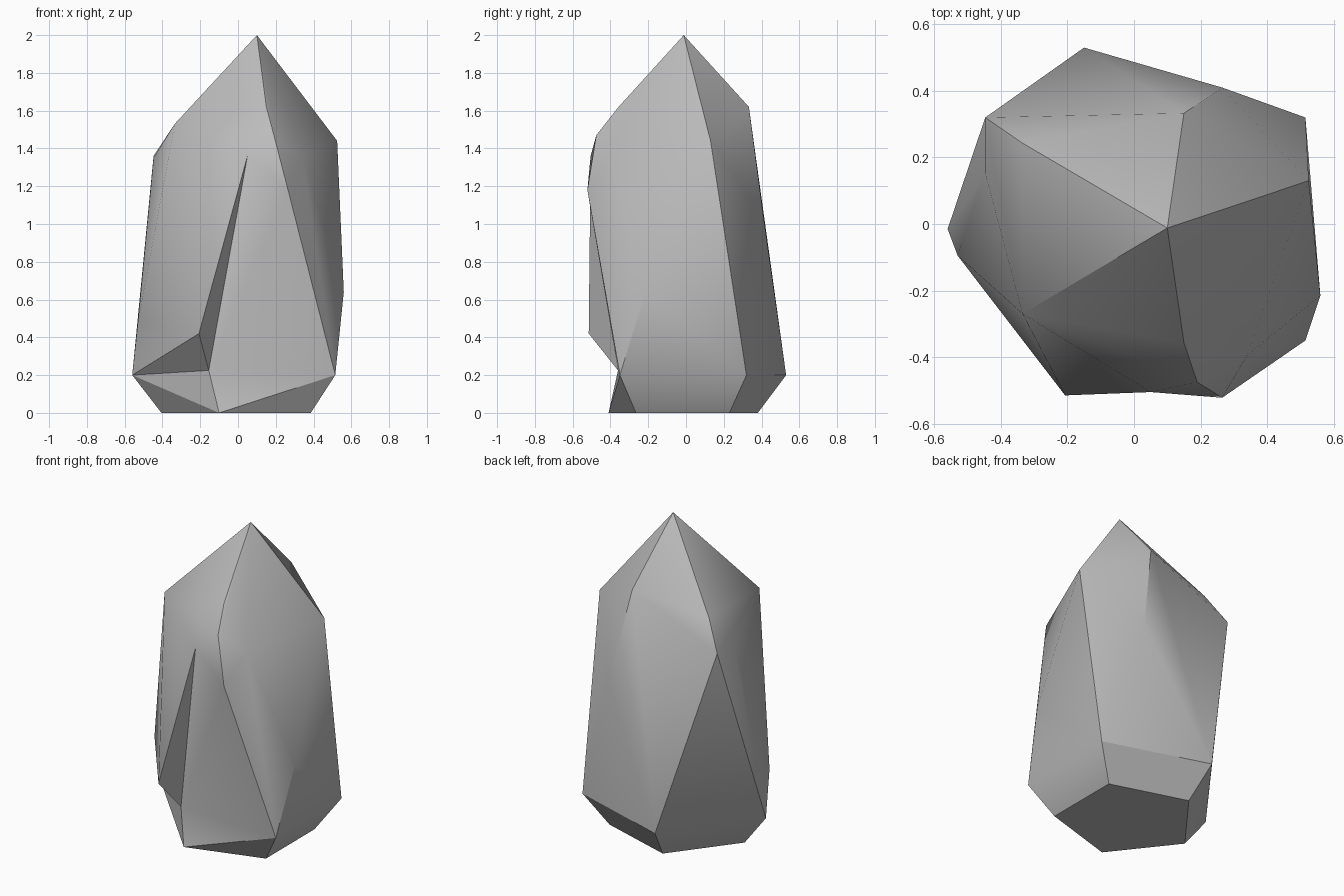
import bpy
import bmesh

cube = bpy.data.objects.get("Cube")
if cube:
    bpy.data.objects.remove(cube, do_unlink=True)

# Single stone colour
stone = bpy.data.materials.new("grey stone")
stone.use_nodes = True
grey = (0.5, 0.5, 0.5, 1)
stone.diffuse_color = grey
shader = next(n for n in stone.node_tree.nodes if n.type == "BSDF_PRINCIPLED")
shader.inputs["Base Color"].default_value = grey
shader.inputs["Roughness"].default_value = 0.8

# Corners of the crystal, from the foot up to the tip
base = dict(
    base_back=(-.1, .38, 0), base_right_back=(.385, .23, 0),
    base_right_front=(.385, -.265, 0), base_front=(-.1, -.41, 0),
    base_left=(-.405, -.02, 0),
)
foot = dict(
    foot_back=(-.15, .53, .2), foot_right_back=(.515, .32, .2),
    foot_right_front=(.515, -.35, .2), foot_left=(-.56, -.015, .2),
)
waist = dict(
    ridge_left=(-.207, -.515, .42), chip_left=(-.53, -.095, .48),
    chip_right=(.56, -.215, .64), back_shoulder=(.265, .41, 1.04),
)
shoulder = dict(
    facet_low=(.265, -.522, 1.18), facet_left=(.05, -.505, 1.36),
    facet_right=(.34, -.395, 1.36), facet_top=(.19, -.475, 1.47),
    left_back=(-.447, .32, 1.36), left_side=(-.447, .153, 1.35),
    right_side=(.525, .13, 1.44), left_front=(-.335, -.27, 1.53),
    left_rear=(-.335, .243, 1.53), front_crest=(.15, -.357, 1.62),
    back_crest=(.15, .333, 1.62), tip=(.1, -.012, 2),
)

# Wrap the corners in flat facets
bm = bmesh.new()
v = {}
for ring in (base, foot, waist, shoulder):
    for name, co in ring.items():
        v[name] = bm.verts.new(co)
bmesh.ops.convex_hull(bm, input=list(bm.verts))

# Open the front and the lower left, then fold them in to a notch
front = {v[n] for n in ("facet_left", "facet_low", "foot_right_front",
                        "base_front", "ridge_left")}
left = {v[n] for n in ("ridge_left", "foot_left", "base_front")}
opened = [f for f in bm.faces if set(f.verts) <= front or set(f.verts) <= left]
bmesh.ops.delete(bm, geom=opened, context="FACES_ONLY")
for e in [e for e in bm.edges if not e.link_faces]:
    bm.edges.remove(e)

notch = bm.verts.new((-.155, -.36, .225))
rim = ("ridge_left", "facet_left", "facet_low", "foot_right_front",
       "base_front", "foot_left", "ridge_left")
for a, b in zip(rim, rim[1:]):
    bm.faces.new((notch, v[a], v[b]))

for loose in [p for p in bm.verts if not p.link_faces]:
    bm.verts.remove(loose)
bmesh.ops.recalc_face_normals(bm, faces=list(bm.faces))

mesh = bpy.data.meshes.new("crystal_rock")
bm.to_mesh(mesh)
bm.free()
mesh.materials.append(stone)
rock = bpy.data.objects.new("crystal_rock", mesh)
bpy.context.collection.objects.link(rock)

# Soft shading on shallow facets, crisp ridges elsewhere
bpy.ops.object.select_all(action="DESELECT")
rock.select_set(True)
bpy.context.view_layer.objects.active = rock
bpy.ops.object.shade_smooth_by_angle()
